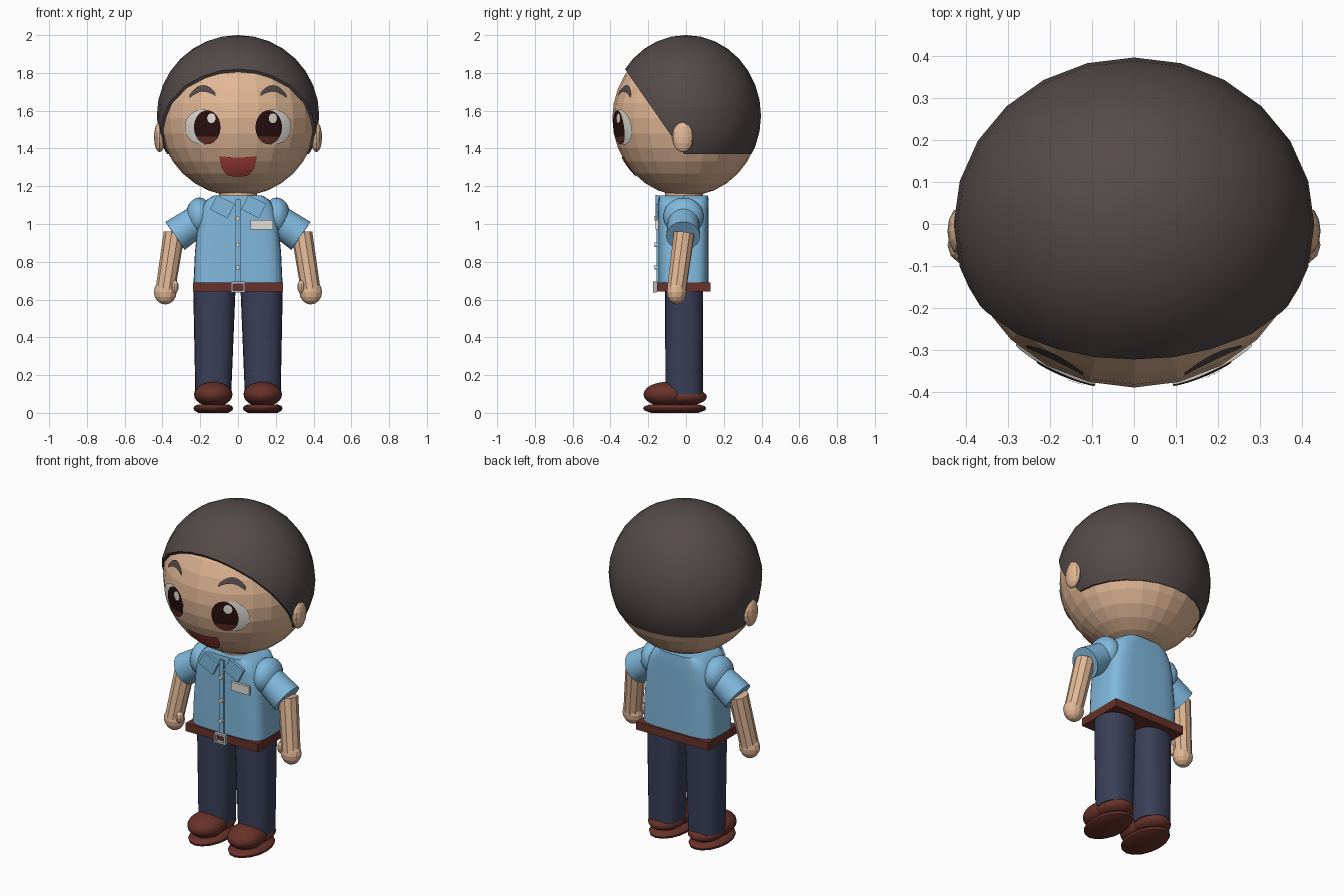
import bpy, bmesh, math
from mathutils import Matrix, Vector

if "Cube" in bpy.data.objects:
    bpy.data.objects.remove(bpy.data.objects["Cube"])


def mat(name, r, g, b):
    m = bpy.data.materials.new(name)
    lin = [((c / 255 + 0.055) / 1.055) ** 2.4 for c in (r, g, b)]
    m.diffuse_color = (*lin, 1)
    m.use_nodes = True
    m.node_tree.nodes["Principled BSDF"].inputs["Base Color"].default_value = m.diffuse_color
    return m


SKIN = mat("skin", 226, 184, 150)
HAIR = mat("dark hair", 84, 74, 73)
BLUE = mat("shirt blue", 128, 184, 220)
NAVY = mat("trouser navy", 58, 63, 88)
BROWN = mat("leather brown", 104, 50, 42)
DARK = mat("eye dark", 42, 16, 16)
WHITE = mat("off white", 228, 224, 216)
RED = mat("mouth red", 196, 78, 70)
METAL = mat("buckle grey", 185, 185, 190)


def finish(bm, name, material, smooth=None):
    bmesh.ops.recalc_face_normals(bm, faces=bm.faces)
    me = bpy.data.meshes.new(name)
    bm.to_mesh(me)
    bm.free()
    me.materials.append(material)
    ob = bpy.data.objects.new(name, me)
    bpy.context.collection.objects.link(ob)
    if smooth:
        bpy.ops.object.select_all(action='DESELECT')
        ob.select_set(True)
        bpy.context.view_layer.objects.active = ob
        bpy.ops.object.shade_smooth_by_angle(angle=math.radians(smooth))
    return ob


def ellipsoid(name, c, r, material, seg=16, rings=10, rot=None, smooth=None):
    bm = bmesh.new()
    m = Matrix.Translation(c) @ (rot or Matrix()) @ Matrix.Diagonal((*r, 1))
    bmesh.ops.create_uvsphere(bm, u_segments=seg, v_segments=rings, radius=1, matrix=m)
    return finish(bm, name, material, smooth)


def tube(name, a, b, ra, rb, material, seg=16, smooth=40):
    a, b = Vector(a), Vector(b)
    m = Matrix.Translation((a + b) / 2) @ (b - a).to_track_quat('Z', 'Y').to_matrix().to_4x4()
    bm = bmesh.new()
    bmesh.ops.create_cone(bm, cap_ends=True, segments=seg, radius1=ra, radius2=rb,
                          depth=(b - a).length, matrix=m)
    return finish(bm, name, material, smooth)


def box(name, c, size, material, rot=None):
    bm = bmesh.new()
    m = Matrix.Translation(c) @ (rot or Matrix()) @ Matrix.Diagonal((*size, 1))
    bmesh.ops.create_cube(bm, size=1, matrix=m)
    return finish(bm, name, material)


def loft(name, rings, material, power=2, seg=24, smooth=40):
    """Stack horizontal superellipse rings given as (cx, cy, z, rx, ry)."""
    bm = bmesh.new()
    loops = []
    for cx, cy, z, rx, ry in rings:
        loop = []
        for i in range(seg):
            a = math.tau * i / seg
            p = [math.copysign(abs(f(a)) ** (2 / power), f(a)) for f in (math.cos, math.sin)]
            loop.append(bm.verts.new((cx + rx * p[0], cy + ry * p[1], z)))
        loops.append(loop)
    for lo, hi in zip(loops, loops[1:]):
        for i in range(seg):
            j = (i + 1) % seg
            bm.faces.new((lo[i], lo[j], hi[j], hi[i]))
    bm.faces.new(loops[0])
    bm.faces.new(loops[-1])
    return finish(bm, name, material, smooth)


# Head, slightly faceted
HC, HR = Vector((0, 0, 1.56)), Vector((0.415, 0.39, 0.413))
ellipsoid("head", HC, HR, SKIN, 24, 16)
tube("neck", (0, -0.01, 1.08), (0, -0.01, 1.2), 0.1, 0.1, SKIN)

# Hair cap: a larger ball cut by the slanted hairline and a level nape
bm = bmesh.new()
bmesh.ops.create_uvsphere(bm, u_segments=24, v_segments=16, radius=1,
                          matrix=Matrix.Translation((0, 0, 1.573)) @ Matrix.Diagonal((0.43, 0.397, 0.427, 1)))
for co, no in (((0, -0.01, 1.37), (0, 0.46, 0.32)), ((0, 0, 1.37), (0, 0, 1))):
    cut = bmesh.ops.bisect_plane(bm, geom=bm.verts[:] + bm.edges[:] + bm.faces[:],
                                 plane_co=co, plane_no=no, clear_inner=True)
    rim = [e for e in cut['geom_cut'] if isinstance(e, bmesh.types.BMEdge)]
    bmesh.ops.holes_fill(bm, edges=rim, sides=0)
finish(bm, "hair", HAIR, 35)


def patch(name, cx, w, top, bot, layer, material, cols=20, rows=6):
    """Thin painted detail between two curves, wrapped on the face."""
    d = 0.001 + 0.003 * layer
    r = HR + Vector((d, d, d))
    bm = bmesh.new()
    grid = []
    for i in range(cols + 1):
        t = math.sin(math.pi * (i / cols - 0.5)) * 0.999
        x = cx + w * t
        col = []
        for j in range(rows + 1):
            z = bot(t) + (top(t) - bot(t)) * j / rows
            y = -r.y * math.sqrt(1 - (x / r.x) ** 2 - ((z - HC.z) / r.z) ** 2)
            col.append(bm.verts.new((x, y, z)))
        grid.append(col)
    for a, b in zip(grid, grid[1:]):
        for j in range(rows):
            bm.faces.new((a[j], b[j], b[j + 1], a[j + 1]))
    ob = finish(bm, name, material)
    if ob.data.polygons[len(ob.data.polygons) // 2].normal.y > 0:
        ob.data.flip_normals()


def oval(name, cx, cz, rx, rz, layer, material):
    arc = lambda t: rz * math.sqrt(1 - t * t)
    patch(name, cx, rx, lambda t: cz + arc(t), lambda t: cz - arc(t), layer, material)


# Face details and ears
for s, side in ((-1, "left"), (1, "right")):
    oval(side + "_eye_white", s * 0.187, 1.513, 0.095, 0.093, 1, WHITE)
    oval(side + "_iris", s * 0.163, 1.512, 0.07, 0.09, 2, DARK)
    patch(side + "_iris_glow", s * 0.163, 0.059, lambda t: 1.464,
          lambda t: 1.512 - 0.09 * math.sqrt(1 - (0.845 * t) ** 2), 3, BROWN)
    oval(side + "_eye_glint", s * 0.163 + 0.022, 1.56, 0.022, 0.026, 3, WHITE)
    patch(side + "_eyebrow", s * 0.188, 0.068,
          lambda t: 1.735 - 0.045 * t * t - 0.005 * s * t,
          lambda t: 1.70 - 0.028 * t * t - 0.005 * s * t, 1, HAIR)
    ellipsoid(side + "_ear", (s * 0.415, -0.017, 1.46), (0.03, 0.057, 0.08), SKIN, 12, 8)
patch("mouth", 0, 0.098, lambda t: 1.352 + 0.008 * t * t,
      lambda t: 1.35 - 0.098 * (1 - t ** 4) ** 0.7, 1, RED)

# Shirt body, placket, buttons, badge
loft("shirt", [(0, -0.013, z, rx, ry) for z, rx, ry in (
    (0.68, 0.236, 0.133), (0.85, 0.228, 0.133), (1.0, 0.213, 0.133),
    (1.08, 0.195, 0.133), (1.125, 0.17, 0.132), (1.15, 0.13, 0.13))], BLUE, 4.5, 32, 50)
box("placket", (0, -0.149, 0.91), (0.026, 0.012, 0.44), BLUE)
for z in (1.03, 0.89, 0.77):
    tube("button", (0, -0.15, z), (0, -0.168, z), 0.012, 0.012, WHITE, 10)
box("badge", (0.125, -0.153, 0.995), (0.12, 0.015, 0.05), WHITE)

# Belt and buckle
box("belt", (0, -0.012, 0.667), (0.475, 0.285, 0.048), BROWN)
for s in (-1, 1):
    box("buckle_side", (s * 0.032, -0.164, 0.666), (0.012, 0.02, 0.058), METAL)
    box("buckle_bar", (0, -0.164, 0.666 + s * 0.023), (0.076, 0.02, 0.012), METAL)

# Paired parts
for s, side in ((-1, "left"), (1, "right")):
    box(side + "_collar", (s * 0.083, -0.154, 1.092), (0.105, 0.016, 0.085), BLUE,
        Matrix.Rotation(s * math.radians(-27), 4, 'Y') if s < 0 else Matrix.Rotation(math.radians(27), 4, 'Y'))
    ellipsoid(side + "_shoulder", (s * 0.205, -0.013, 1.04), (0.072, 0.107, 0.1), BLUE, 20, 12, None, 60)
    tube(side + "_sleeve", (s * 0.19, -0.013, 1.035), (s * 0.333, -0.015, 0.937), 0.08, 0.09, BLUE, 20)
    tube(side + "_arm", (s * 0.338, -0.01, 0.95), (s * 0.385, -0.05, 0.65), 0.056, 0.052, SKIN, 10, 20)
    ellipsoid(side + "_hand", (s * 0.385, -0.05, 0.64), (0.06, 0.052, 0.066), SKIN, 12, 8)
    ellipsoid(side + "_thumb", (s * 0.335, -0.07, 0.668), (0.022, 0.024, 0.036), SKIN, 10, 6)
    loft(side + "_leg", [(s * 0.131, -0.01, 0.1, 0.095, 0.099),
                         (s * 0.125, -0.01, 0.66, 0.112, 0.101)], NAVY, 2.4)
    ellipsoid(side + "_shoe_toe", (s * 0.131, -0.1, 0.098), (0.102, 0.125, 0.066), BROWN, 20, 12, None, 60)
    ellipsoid(side + "_shoe_heel", (s * 0.131, -0.01, 0.085), (0.096, 0.12, 0.048), BROWN, 20, 12, None, 60)
    loft(side + "_sole", [(s * 0.131, -0.06, z, k * 0.105, k * 0.167) for z, k in (
        (0.0, 0.75), (0.014, 0.97), (0.026, 1.0), (0.036, 0.95), (0.045, 0.75))], BROWN, 2, 16)
